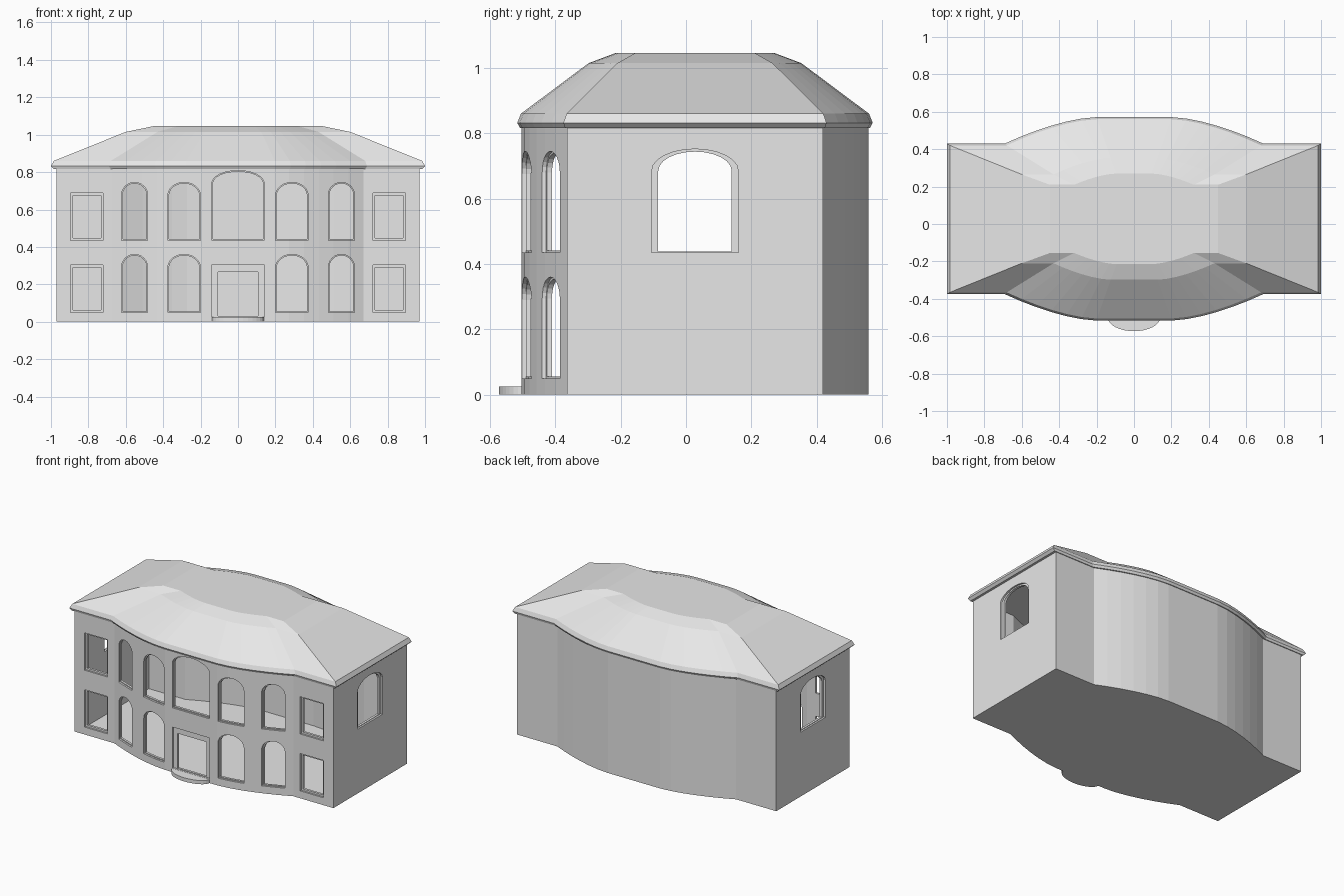
import bpy, bmesh, math

if "Cube" in bpy.data.objects:
    bpy.data.objects.remove(bpy.data.objects["Cube"])

YC = 0.0275  # middle of the plan, the front step shifts it back

stone = bpy.data.materials.new("light_grey_stone")
stone.diffuse_color = (0.8, 0.8, 0.8, 1)
stone.use_nodes = True
stone.node_tree.nodes["Principled BSDF"].inputs["Base Color"].default_value = stone.diffuse_color


def make(name, bm):
    bmesh.ops.recalc_face_normals(bm, faces=bm.faces)
    me = bpy.data.meshes.new(name)
    bm.to_mesh(me)
    bm.free()
    me.materials.append(stone)
    ob = bpy.data.objects.new(name, me)
    bpy.context.collection.objects.link(ob)
    return ob


def plan(xe, d, xb, sag):
    """Oblong outline with a bowed bay on the front and back."""
    us = [0.29 + 0.71 * i / 6 for i in range(7)]
    side = [(u * xb, d + sag * (1 - ((u - 0.29) / 0.71) ** 1.6)) for u in us]
    side.append((xe, d))
    back = [(-x, y) for x, y in reversed(side)] + side
    front = [(-x, -y) for x, y in back]
    return [(x, y + YC) for x, y in back + front]


def loft(bm, rings):
    """Closed solid through rings of 3D points."""
    vs = [[bm.verts.new(p) for p in r] for r in rings]
    n = len(vs[0])
    for a, b in zip(vs, vs[1:]):
        for i in range(n):
            j = (i + 1) % n
            bm.faces.new((a[i], a[j], b[j], b[i]))
    bm.faces.new(vs[0][::-1])
    bm.faces.new(vs[-1])


def block(name, t, z0, z1):
    bm = bmesh.new()
    p = plan(0.97 - t, 0.3925 - t, 0.67, 0.138)
    loft(bm, [[(x, y, z) for x, y in p] for z in (z0, z1)])
    return make(name, bm)


def opening(c, h, z0, spring, top):
    """Window outline; an elliptical arch where top is above spring."""
    pts = [(c - h, z0), (c + h, z0)]
    if top <= spring:
        return pts + [(c + h, spring), (c - h, spring)]
    for i in range(13):
        a = math.pi * i / 12
        pts.append((c + h * math.cos(a), spring + (top - spring) * math.sin(a)))
    return pts


# centre, half width, sill, spring, top, frame width
WINDOWS = [(0, 0.14, 0.435, 0.74, 0.808, 0.006)]
for s in (-1, 1):
    for z in (0.05, 0.435):
        WINDOWS.append((s * 0.808, 0.087, z, z + 0.253, 0, 0.012))
        WINDOWS.append((s * 0.553, 0.069, z, z + 0.245, z + 0.31, 0.006))
        WINDOWS.append((s * 0.288, 0.087, z, z + 0.24, z + 0.31, 0.006))


def cutters(name, inner):
    bm = bmesh.new()
    k = 1 if inner else 0
    for c, h, z0, sp, top, f in WINDOWS:
        f *= k
        o = opening(c, h - f, z0 + f, sp - f * (top <= sp), top - f)
        loft(bm, [[(x, y, z) for x, z in o] for y in (-0.7, -0.25)])
    # doorway
    o = opening(0, 0.108, 0.03, 0.265, 0) if inner else opening(0, 0.14, 0.026, 0.305, 0)
    loft(bm, [[(x, y, z) for x, z in o] for y in (-0.7, -0.25)])
    # end windows
    o = opening(YC, 0.1325 - 0.02 * k, 0.435 + 0.004 * k, 0.685, 0.752 - 0.008 * k)
    for s in (-1, 1):
        loft(bm, [[(s * x, y, z) for y, z in o] for x in (0.85, 1.1)])
    return make(name, bm)


def boolean(ob, other, op):
    m = ob.modifiers.new(op.lower(), 'BOOLEAN')
    m.operation, m.object, m.solver = op, other, 'EXACT'
    bpy.context.view_layer.objects.active = ob
    bpy.ops.object.modifier_apply(modifier=m.name)
    bpy.data.objects.remove(other)


# hollow walls with stepped window openings and a ground floor
walls = block("walls", 0, 0, 0.822)
boolean(walls, cutters("outer_cutters", False), 'DIFFERENCE')
boolean(walls, block("inner_core", 0.012, 0.003, 0.819), 'UNION')
boolean(walls, block("room_void", 0.028, 0.008, 0.9), 'DIFFERENCE')
boolean(walls, cutters("inner_cutters", True), 'DIFFERENCE')

# hipped roof with bowed bays: z, half length, half depth, bay half width, bow
LEVELS = [(0.817, 0.985, 0.398, 0.68, 0.138), (0.832, 1.0, 0.403, 0.69, 0.141),
          (0.86, 0.985, 0.393, 0.68, 0.14), (1.015, 0.6, 0.2375, 0.43, 0.088),
          (1.046, 0.45, 0.1825, 0.32, 0.06)]
bm = bmesh.new()
loft(bm, [[(x, y, z) for x, y in plan(*r)] for z, *r in LEVELS])
make("roof", bm)

# half-round doorstep
bm = bmesh.new()
arc = [(-0.14 * math.cos(math.pi * i / 16), -0.5 - 0.073 * math.sin(math.pi * i / 16))
       for i in range(17)]
loft(bm, [[(x, y, z) for x, y in arc] for z in (0, 0.025)])
make("doorstep", bm)
